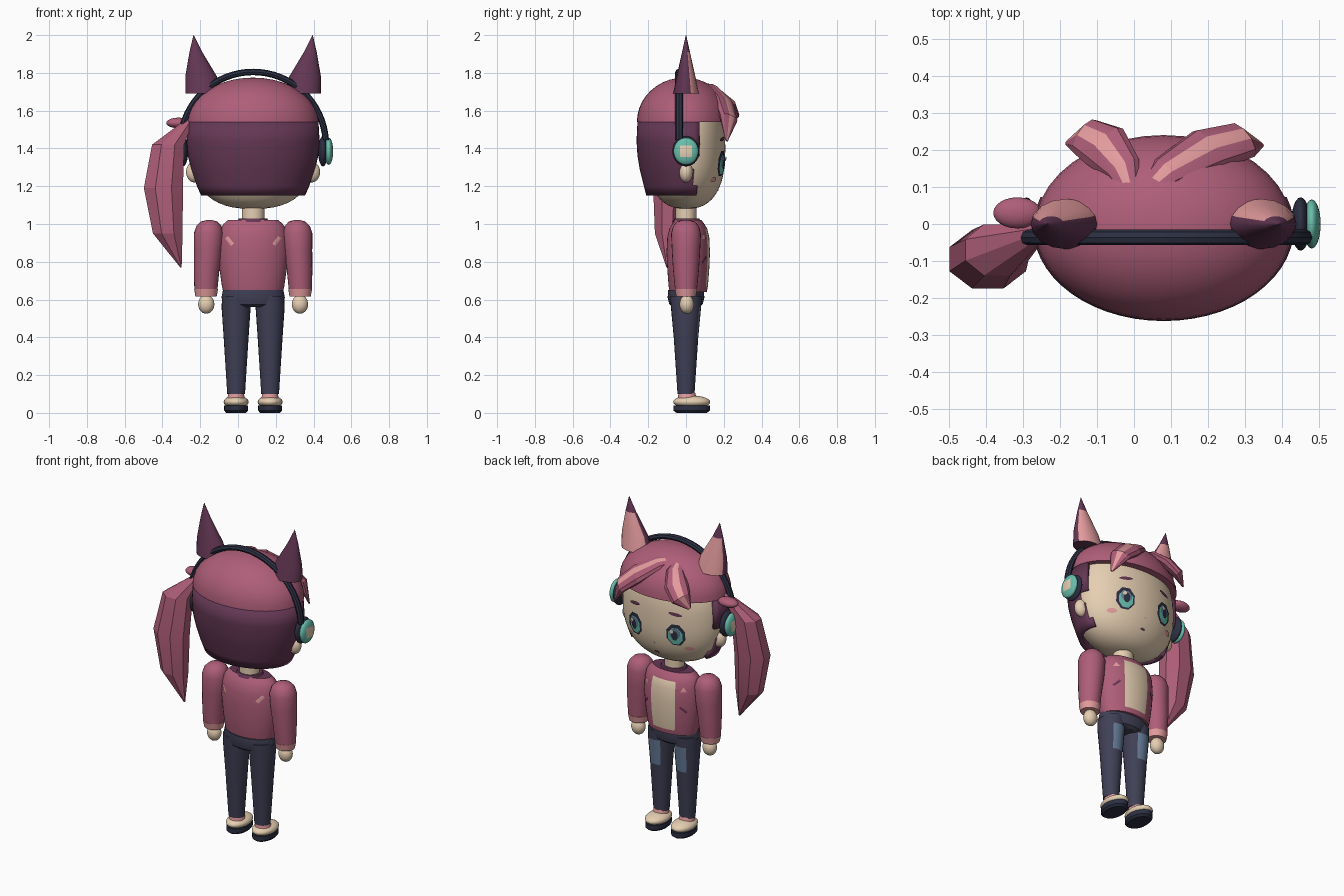
import bpy, bmesh, math
from mathutils import Vector, Matrix

cube = bpy.data.objects.get("Cube")
if cube:
    bpy.data.objects.remove(cube, do_unlink=True)

CX = 0.08          # body axis
SIDES = ((1, "left"), (-1, "right"))


def material(name, r, g, b):
    lin = [(c / 255 / 12.92 if c < 11 else ((c / 255 + 0.055) / 1.055) ** 2.4) for c in (r, g, b)] + [1]
    m = bpy.data.materials.new(name)
    m.use_nodes = True
    m.diffuse_color = lin
    m.node_tree.nodes["Principled BSDF"].inputs["Base Color"].default_value = lin
    return m


ROSE = material("rose", 174, 94, 120)
PLUM = material("plum", 100, 55, 84)
CREAM = material("cream", 230, 207, 178)
PINK = material("light pink", 228, 156, 158)
NAVY = material("denim navy", 64, 64, 86)
DARK = material("dark navy", 44, 47, 66)
TEAL = material("teal", 104, 190, 172)
SLATE = material("slate blue", 100, 122, 150)


def finish(name, bm, mats, angle=35, rule=None):
    bmesh.ops.recalc_face_normals(bm, faces=bm.faces)
    bm.normal_update()
    if rule:
        for f in bm.faces:
            f.material_index = rule(f.calc_center_median(), f.normal)
    me = bpy.data.meshes.new(name)
    bm.to_mesh(me)
    bm.free()
    for m in mats:
        me.materials.append(m)
    me.shade_smooth()
    me.set_sharp_from_angle(angle=math.radians(angle))
    ob = bpy.data.objects.new(name, me)
    bpy.context.collection.objects.link(ob)
    return ob


def flat(x, y, z, rx, ry):
    return Vector((x, y, z)), Vector((rx, 0, 0)), Vector((0, ry, 0))


def loft(name, rings, mats, n=24, angle=35, rule=None, keep=None, phase=0.0):
    """Skin a row of elliptical rings, each (centre, u, v)."""
    bm = bmesh.new()
    rows = []
    for c, u, v in rings:
        angs = [2 * math.pi * (i + phase) / n for i in range(n)]
        rows.append([bm.verts.new(c + u * math.cos(a) + v * math.sin(a)) for a in angs])
    for a, b in zip(rows, rows[1:]):
        for i in range(n):
            j = (i + 1) % n
            bm.faces.new((a[i], a[j], b[j], b[i]))
    if keep:
        gone = [f for f in bm.faces if not keep(f.calc_center_median())]
        bmesh.ops.delete(bm, geom=gone, context="FACES")
    else:
        bm.faces.new(rows[0])
        bm.faces.new(rows[-1])
    return finish(name, bm, mats, angle, rule)


def ball(name, loc, size, mat, rule=None, mats=None):
    bm = bmesh.new()
    bmesh.ops.create_uvsphere(bm, u_segments=24, v_segments=14, radius=1,
                              matrix=Matrix.Translation(loc) @ Matrix.Diagonal((*size, 1)))
    return finish(name, bm, mats or [mat], 40, rule)


def plate(name, x, z, rx, rz, mat, surf, off, n=12, rot=0.0, facing=1):
    """Thin patch that follows a surface y = surf(x, z)."""
    bm = bmesh.new()

    def vert(r, a):
        px, pz = r * rx * math.cos(a), r * rz * math.sin(a)
        qx = x + px * math.cos(rot) - pz * math.sin(rot)
        qz = z + px * math.sin(rot) + pz * math.cos(rot)
        return bm.verts.new((qx, surf(qx, qz) + off * facing, qz))

    mid = vert(0, 0)
    rows = [[vert(r, 2 * math.pi * (i + 0.5) / n) for i in range(n)] for r in (0.35, 0.7, 1)]
    for i in range(n):
        j = (i + 1) % n
        bm.faces.new((mid, rows[0][i], rows[0][j]))
        for a, b in zip(rows, rows[1:]):
            bm.faces.new((a[i], b[i], b[j], a[j]))
    ob = finish(name, bm, [mat])
    if ob.data.polygons[0].normal.y * facing < 0:
        ob.data.flip_normals()


# Head
def head_scale(z):
    return max(0.0, 1 - (abs(z - 1.4) / 0.32) ** 2.5) ** 0.4


def face_y(x, z):
    return 0.208 * math.sqrt(max(0.0, head_scale(z) ** 2 - ((x - CX) / 0.33) ** 2))


levels = [1.4 - 0.3199 * math.cos(math.pi * i / 28) for i in range(29)]
loft("head", [flat(CX, 0, z, 0.33 * head_scale(z), 0.208 * head_scale(z)) for z in levels], [CREAM], 48)
loft("neck", [flat(CX, 0, z, 0.06, 0.055) for z in (1.0, 1.14)], [CREAM])

# Hair: domed cap, and a back shell left open around the face
dome = [math.pi / 2 * i / 10 for i in range(11)]
loft("hair_cap", [flat(CX, -0.01, 1.54 + 0.235 * math.sin(a), 0.347 * math.cos(a) + 1e-4,
                       0.25 * math.cos(a) + 1e-4) for a in dome], [ROSE], 40)


def hair_covers(c):
    return c.y < (0.085 if c.z > 1.36 else 0.03 if c.z > 1.21 else 0.055)


shell = [(1.15, 0.275, 0.2), (1.2, 0.297, 0.213), (1.29, 0.328, 0.235),
         (1.36, 0.345, 0.247), (1.44, 0.352, 0.252), (1.54, 0.346, 0.247)]
back = loft("back_hair", [flat(CX, -0.01, *s) for s in shell], [PLUM], 56, keep=hair_covers)
solid = back.modifiers.new("thickness", "SOLIDIFY")
solid.thickness = 0.025

# Fringe locks with a light ridge
def lock(name, path):
    rings = []
    pts = [Vector(p[:3]) for p in path]
    for i, p in enumerate(pts):
        t = (pts[min(i + 1, len(pts) - 1)] - pts[max(i - 1, 0)]).normalized()
        out = p - Vector((CX, 0, 1.45))
        out = (out - t * out.dot(t)).normalized()
        rings.append((p, out * path[i][3] * 0.5, t.cross(out) * path[i][3]))
    ob = loft(name, rings, [ROSE, PINK], 10, 20, phase=0.5)
    for k in range(len(path) - 1):
        ob.data.polygons[k * 10 + 9].material_index = 1


lock("left_fringe", [(0.0, 0.06, 1.74, 0.015), (0.09, 0.14, 1.715, 0.05), (0.2, 0.2, 1.64, 0.07),
                     (0.29, 0.225, 1.56, 0.06), (0.345, 0.215, 1.44, 0.008)])
lock("right_fringe", [(0.0, 0.06, 1.74, 0.015), (-0.03, 0.15, 1.7, 0.05), (-0.08, 0.21, 1.64, 0.07),
                      (-0.13, 0.235, 1.59, 0.06), (-0.18, 0.22, 1.53, 0.01)])

# Side ponytail
loft("ponytail", [flat(-0.25, -0.02, 1.56, 0.02, 0.02), flat(-0.37, -0.07, 1.42, 0.092, 0.075),
                  flat(-0.395, -0.095, 1.19, 0.112, 0.085), flat(-0.372, -0.1, 0.95, 0.085, 0.07),
                  flat(-0.302, -0.1, 0.77, 0.004, 0.004)], [ROSE], 8, 15, phase=0.5)
ball("ponytail_tie", (-0.315, 0.03, 1.535), (0.065, 0.042, 0.028), ROSE)

# Headphone band
band = []
for i in range(33):
    a = math.pi * (0.02 + 0.96 * i / 32)
    d = Vector((math.cos(a), 0, math.sin(a)))
    band.append((Vector((CX, -0.036, 1.42)) + d * 0.385, d * 0.017, Vector((0, 0.021, 0))))
loft("headphone_band", band, [DARK], 8)


def iris_front(c, n):
    return 1 if c.y > -1 and (c.y ** 2 + (c.z - 1.385) ** 2) < 0.034 ** 2 else 0


for s, side in SIDES:
    # Headphones and skin ears
    ball(side + "_ear_pad", (CX + s * 0.37, 0, 1.385), (0.026, 0.072, 0.08), DARK)
    ball(side + "_ear_cup", (CX + s * 0.4, 0, 1.385), (0.024, 0.066, 0.072), None, iris_front, [TEAL, CREAM])
    ball(side + "_ear", (CX + s * 0.31, 0, 1.275), (0.045, 0.036, 0.055), CREAM)

    # Pointed ears with a light inner side
    def inner(c, n):
        return int(n.y > 0.6 and c.z < 1.91)
    loft(side + "_pointed_ear", [flat(CX + s * x, 0, z, rx, ry) for x, z, rx, ry in
                                 ((0.262, 1.69, 0.097, 0.068), (0.275, 1.78, 0.084, 0.05),
                                  (0.303, 1.91, 0.034, 0.021), (0.315, 2.0, 0.001, 0.001))],
         [PLUM, PINK], 16, rule=inner)

    # Face details
    ex = CX + s * 0.14
    for part, dx, dz, rx, rz, mat, off in (("eye_rim", 0, 0, 0.058, 0.072, DARK, 0.006),
                                           ("iris", 0, -0.006, 0.045, 0.056, TEAL, 0.01),
                                           ("iris_shade", 0, 0.012, 0.034, 0.036, SLATE, 0.013),
                                           ("pupil", 0, 0.0, 0.02, 0.032, DARK, 0.016),
                                           ("eye_glint", 0.016, 0.026, 0.012, 0.013, CREAM, 0.019)):
        plate(side + "_" + part, ex + dx, 1.32 + dz, rx, rz, mat, face_y, off, 8)
    plate(side + "_brow", ex, 1.45, 0.042, 0.011, PLUM, face_y, 0.006, 8, -s * 0.15)
    plate(side + "_cheek", CX + s * 0.205, 1.235, 0.026, 0.014, PINK, face_y, 0.005)
plate("mouth", CX, 1.175, 0.018, 0.007, PLUM, face_y, 0.005, 8)
plate("nose", CX, 1.24, 0.007, 0.006, PINK, face_y, 0.005, 6)

# Jacket with an open front over a pale shirt
jacket = [(0.64, 0.158, 0.098), (0.67, 0.165, 0.104), (0.76, 0.178, 0.111), (0.85, 0.186, 0.115),
          (0.93, 0.182, 0.111), (0.975, 0.172, 0.1), (1.0, 0.157, 0.085), (1.02, 0.134, 0.07)]


def jacket_surface(facing):
    def surf(x, z):
        for (z0, a0, b0), (z1, a1, b1) in zip(jacket, jacket[1:]):
            if z0 <= z <= z1:
                t = (z - z0) / (z1 - z0)
                a, b = a0 + (a1 - a0) * t, b0 + (b1 - b0) * t
                return 0.012 + facing * b * math.sqrt(max(0.0, 1 - ((x - CX) / a) ** 2))
        return 0.0
    return surf


def jacket_rule(c, n):
    if n.z > 0.95:
        return 2
    return int(c.y > 0 and abs(c.x - CX) < 0.075 and 0.67 < c.z < 0.98)


loft("jacket", [flat(CX, 0.012, *j) for j in jacket], [ROSE, CREAM, PLUM], 40, rule=jacket_rule)
loft("collar", [flat(CX, 0.005, 1.01, 0.085, 0.075), flat(CX, 0.005, 1.03, 0.075, 0.065)], [PLUM])

for s, side in SIDES:
    front, rear = jacket_surface(1), jacket_surface(-1)
    plate(side + "_chest_patch", CX + s * 0.128, 0.93, 0.02, 0.02, PINK, front, 0.005, 3, 0.5)
    plate(side + "_pocket_slit", CX + s * 0.128, 0.81, 0.034, 0.009, PLUM, front, 0.005, 4, -s * 0.8)
    plate(side + "_back_slash", CX + s * 0.125, 0.91, 0.036, 0.014, PINK, rear, 0.005, 4, s * 0.9, -1)

    # Sleeves, cuffs and hands
    loft(side + "_sleeve", [flat(CX + s * x, 0, z, rx, ry) for x, z, rx, ry in
                            ((0.25, 0.65, 0.061, 0.058), (0.246, 0.76, 0.068, 0.069),
                             (0.238, 0.86, 0.075, 0.075), (0.235, 0.95, 0.079, 0.079),
                             (0.234, 0.99, 0.066, 0.068), (0.233, 1.013, 0.044, 0.046),
                             (0.232, 1.022, 0.01, 0.01))], [ROSE])
    loft(side + "_cuff", [flat(CX + s * 0.249, 0, 0.615, 0.056, 0.052),
                          flat(CX + s * 0.249, 0, 0.655, 0.063, 0.06)], [PINK])
    ball(side + "_hand", (CX + s * 0.248, 0.004, 0.575), (0.043, 0.038, 0.05), CREAM)

    # Trouser legs with a faded front strip
    def faded(c, n):
        return int(n.y > 0.9 and 0.4 < c.z < 0.57)
    loft(side + "_leg", [flat(CX + s * 0.09, 0, z, rx, ry) for z, rx, ry in
                         ((0.1, 0.047, 0.045), (0.4, 0.066, 0.065), (0.56, 0.077, 0.08),
                          (0.62, 0.074, 0.085))], [NAVY, SLATE], rule=faded)
    # Socks and shoes
    loft(side + "_sock", [flat(CX + s * 0.09, 0.008, 0.06, 0.05, 0.052),
                          flat(CX + s * 0.09, 0.004, 0.108, 0.04, 0.044)], [PINK])
    ball(side + "_shoe", (CX + s * 0.09, 0.03, 0.058), (0.066, 0.098, 0.034), CREAM)
    loft(side + "_sole", [flat(CX + s * 0.09, 0.03, z, rx, ry) for z, rx, ry in
                          ((0, 0.052, 0.08), (0.012, 0.063, 0.096), (0.04, 0.063, 0.096))], [DARK])

loft("hips", [flat(CX, 0, 0.56, 0.075, 0.07), flat(CX, 0, 0.575, 0.15, 0.088),
              flat(CX, 0, 0.61, 0.168, 0.097), flat(CX, 0, 0.65, 0.16, 0.095)], [NAVY], 32)
